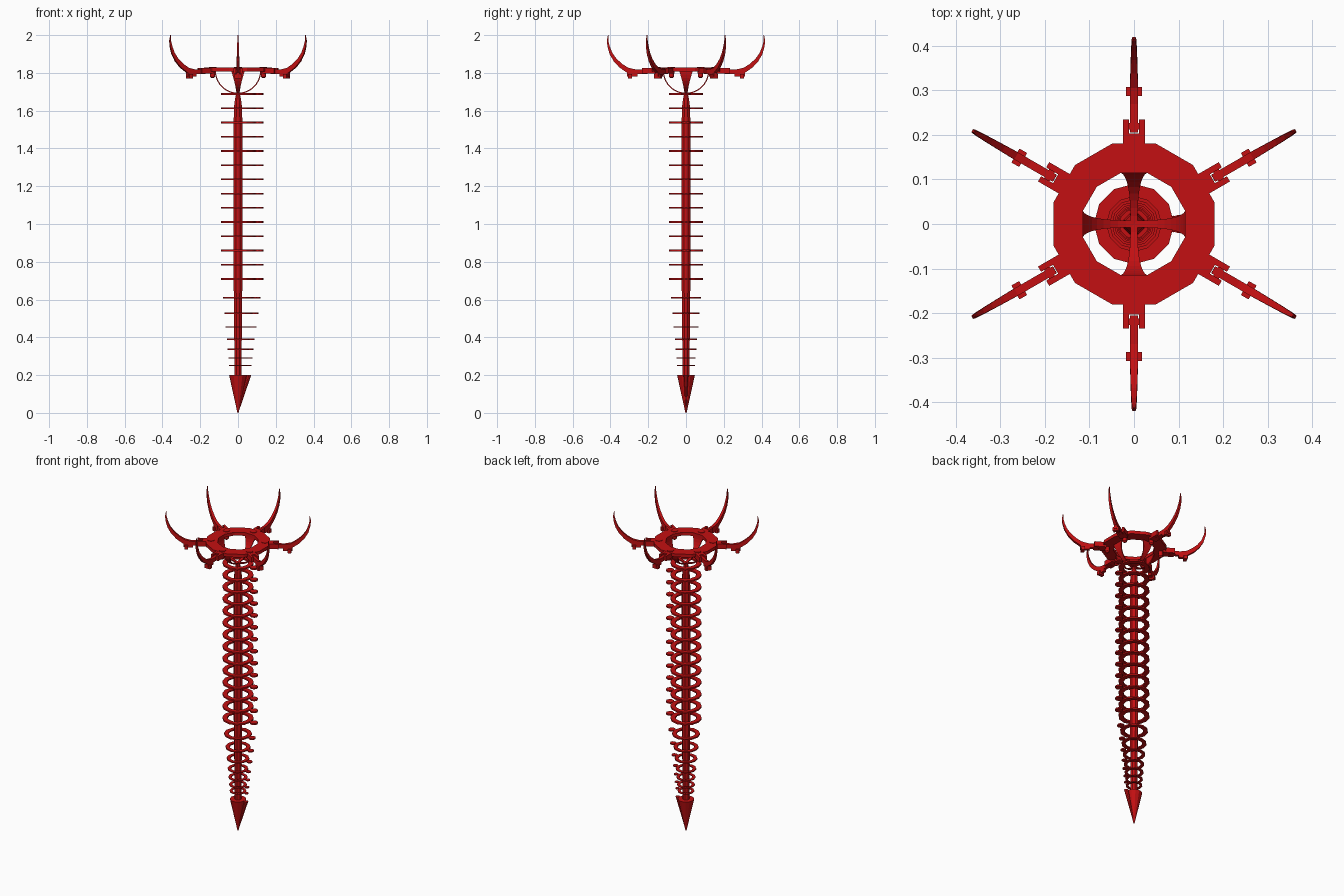
import bpy, bmesh, math
from mathutils import Matrix, Vector

if "Cube" in bpy.data.objects:
    bpy.data.objects.remove(bpy.data.objects["Cube"])

red = bpy.data.materials.new("deep_red")
red.diffuse_color = (0.55, 0.005, 0.006, 1)
red.use_nodes = True
red.node_tree.nodes["Principled BSDF"].inputs["Base Color"].default_value = red.diffuse_color


def finish(name, bm, matrix=None):
    bmesh.ops.recalc_face_normals(bm, faces=bm.faces[:])
    me = bpy.data.meshes.new(name)
    bm.to_mesh(me)
    bm.free()
    me.materials.append(red)
    ob = bpy.data.objects.new(name, me)
    if matrix:
        ob.matrix_world = matrix
    bpy.context.collection.objects.link(ob)
    return ob


def loft(bm, loops, closed=False):
    """Skin a list of equally long point loops; cap the ends unless closed."""
    rows = [[bm.verts.new(p) for p in lp] for lp in loops]
    n = len(rows[0])
    pairs = list(zip(rows, rows[1:])) + ([(rows[-1], rows[0])] if closed else [])
    for a, b in pairs:
        for i in range(n):
            j = (i + 1) % n
            bm.faces.new((a[i], a[j], b[j], b[i]))
    if not closed:
        bm.faces.new(rows[0])
        bm.faces.new(rows[-1])


def circle(r, z, n, x=0.0, turn=0.0):
    return [(x + r * math.cos(turn + 2 * math.pi * i / n),
             r * math.sin(turn + 2 * math.pi * i / n), z) for i in range(n)]


def box(bm, x0, x1, y0, y1, z0, z1):
    loft(bm, [[(x0, y0, z), (x1, y0, z), (x1, y1, z), (x0, y1, z)] for z in (z0, z1)])


def annulus(bm, r_out, r_in, z0, z1, n, turn=0.0):
    loft(bm, [circle(r_out, z0, n, 0, turn), circle(r_out, z1, n, 0, turn),
              circle(r_in, z1, n, 0, turn), circle(r_in, z0, n, 0, turn)], True)


# central shaft
bm = bmesh.new()
loft(bm, [circle(r, z, 8, 0, math.pi / 8) for r, z in
          [(0.02, 0.19), (0.022, 0.45), (0.025, 0.7), (0.025, 1.55), (0.021, 1.64), (0.010, 1.695)]])
finish("shaft", bm)

# pointed tip with a side ridge that runs down to the same point
bm = bmesh.new()
loft(bm, [circle(0.047, 0.2, 12), circle(0.003, 0.0, 12)])
loft(bm, [circle(0.0125, 0.2, 8, 0.0575), circle(0.002, 0.001, 8)])
finish("tip", bm)

# flat rings with a side knob, shrinking toward the tip
rings = [(1.688 - 0.0753 * i, 0.09) for i in range(14)]
rings += [(0.61, 0.08), (0.527, 0.072), (0.455, 0.065), (0.39, 0.059),
          (0.337, 0.055), (0.29, 0.051), (0.25, 0.048)]
for z, r in rings:
    bm = bmesh.new()
    h = 0.05 * r
    annulus(bm, r, 0.68 * r, z - h, z + h, 12)
    loft(bm, [circle(0.26 * r, z - h, 8, 1.235 * r), circle(0.26 * r, z + h, 8, 1.235 * r)])
    finish("ring", bm)

# collar plate
bm = bmesh.new()
annulus(bm, 0.187, 0.118, 1.808, 1.828, 12, math.radians(15))
finish("collar", bm)

# curved struts that flare from the shaft out to the collar
for k in range(4):
    bm = bmesh.new()
    loops = []
    for i in range(11):
        t = i / 10
        a = t * math.pi / 2
        w = 0.008 + 0.029 * t ** 2.5
        pts = [(rad * math.sin(a), 1.812 - rad * math.cos(a)) for rad in (0.123, 0.117)]
        (x0, z0), (x1, z1) = pts
        loops.append([(x0, -w, z0), (x0, w, z0), (x1, w, z1), (x1, -w, z1)])
    loft(bm, loops)
    finish("strut", bm, Matrix.Rotation(k * math.pi / 2, 4, 'Z'))

# claw centre line: radius, height, half width, half thickness
CLAW = [(0.205, 1.807, 0.009, 0.012), (0.27, 1.806, 0.009, 0.013), (0.31, 1.815, 0.009, 0.013),
        (0.345, 1.838, 0.008, 0.012), (0.375, 1.868, 0.007, 0.010), (0.397, 1.902, 0.006, 0.008),
        (0.410, 1.94, 0.005, 0.006), (0.415, 1.97, 0.0035, 0.004), (0.412, 2.0, 0.002, 0.0015)]

for k in range(6):
    turn = Matrix.Rotation(math.radians(30 + 60 * k), 4, 'Z')

    # pivot pin with a wide flat head
    bm = bmesh.new()
    loft(bm, [circle(r, z, 16, 0.155) for r, z in
              [(0.006, 1.772), (0.013, 1.779), (0.013, 1.808), (0.02, 1.809), (0.02, 1.831)]])
    finish("pivot_pin", bm, turn)

    # forked bracket
    bm = bmesh.new()
    box(bm, 0.165, 0.203, -0.025, 0.025, 1.796, 1.827)
    for s in (-1, 1):
        y0, y1 = sorted((s * 0.0115, s * 0.025))
        box(bm, 0.2, 0.234, y0, y1, 1.796, 1.827)
    finish("fork_bracket", bm, turn)

    # claw
    bm = bmesh.new()
    loops = []
    for i, (r, z, w, t) in enumerate(CLAW):
        a, b = CLAW[max(i - 1, 0)], CLAW[min(i + 1, len(CLAW) - 1)]
        d = Vector((b[0] - a[0], b[1] - a[1])).normalized()
        nx, nz = -d.y * t, d.x * t
        if i == len(CLAW) - 1:
            nx, nz = -t, 0
        loops.append([(r + nx, -w, z + nz), (r + nx, w, z + nz),
                      (r - nx, w, z - nz), (r - nx, -w, z - nz)])
    loft(bm, loops)
    finish("claw", bm, turn)

    # hinge axle through the fork and clamp block under the claw
    bm = bmesh.new()
    box(bm, 0.212, 0.226, -0.02, 0.02, 1.802, 1.818)
    finish("hinge_axle", bm, turn)
    bm = bmesh.new()
    box(bm, 0.287, 0.307, -0.018, 0.018, 1.77, 1.793)
    box(bm, 0.258, 0.312, -0.009, 0.009, 1.78, 1.806)
    finish("clamp_block", bm, turn)
